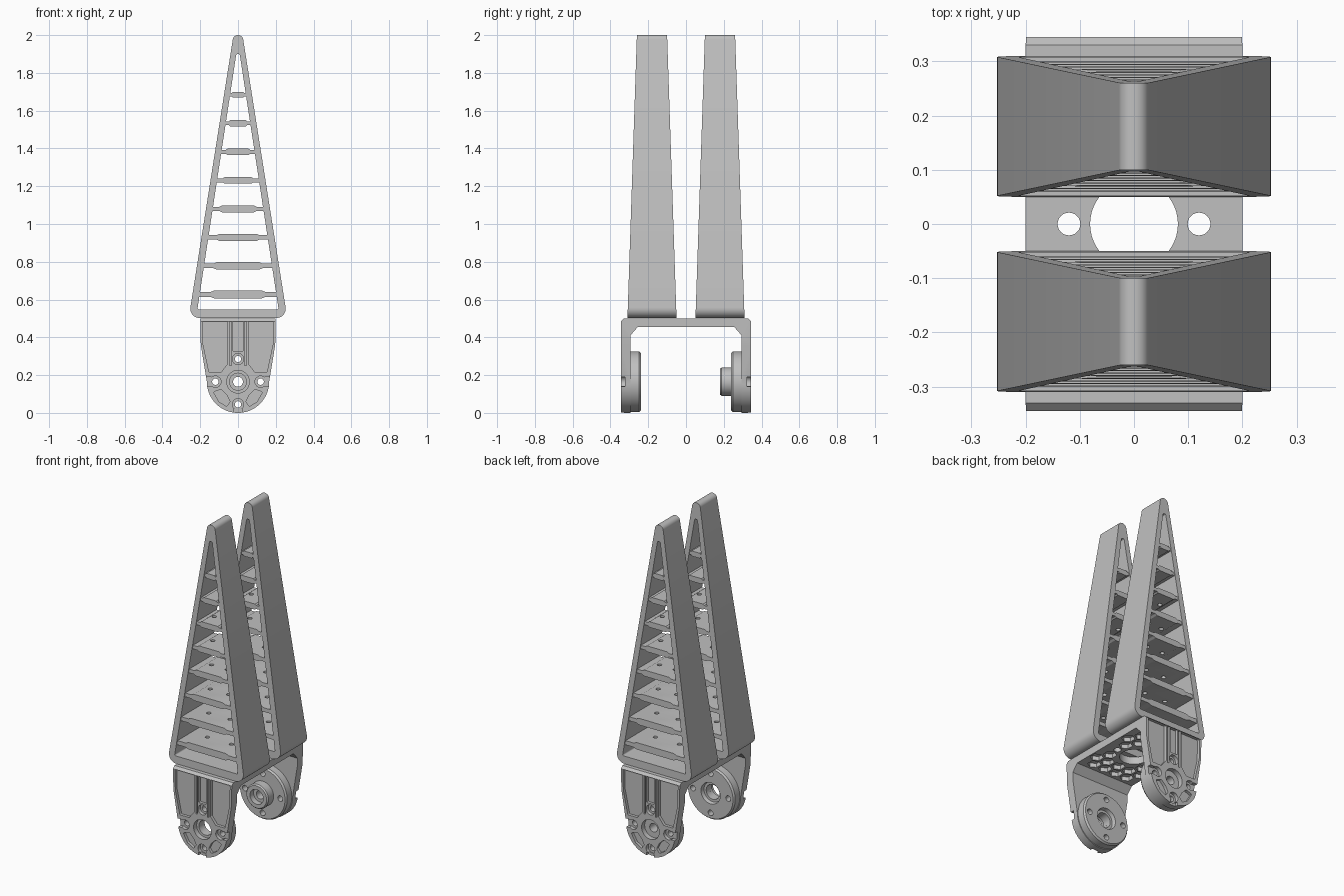
import bpy, bmesh, math
from mathutils import Vector

cube = bpy.data.objects.get("Cube")
if cube:
    bpy.data.objects.remove(cube, do_unlink=True)

grey = bpy.data.materials.new("plain grey")
grey.use_nodes = True
grey.diffuse_color = (0.53, 0.53, 0.53, 1)
grey.node_tree.nodes["Principled BSDF"].inputs["Base Color"].default_value = (0.53, 0.53, 0.53, 1)

HUB_Z = 0.165
PLACE = {"X": lambda u, v, a: (a, u, v),
         "Y": lambda u, v, a: (u, a, v),
         "Z": lambda u, v, a: (u, v, a)}


def ring(u, v, r, n=32, turn=0.0):
    return [(u + r * math.cos(turn + math.tau * i / n),
             v + r * math.sin(turn + math.tau * i / n)) for i in range(n)]


def box(u0, u1, v0, v1):
    return [(u0, v0), (u1, v0), (u1, v1), (u0, v1)]


def flip(pts):
    return [(-u, v) for u, v in pts]


def rounded(corners, n=8):
    """Outline from (u, v, radius) corners, each replaced by an arc."""
    out = []
    for i, (u, v, r) in enumerate(corners):
        p = Vector((u, v))
        a = (Vector(corners[i - 1][:2]) - p).normalized()
        b = (Vector(corners[(i + 1) % len(corners)][:2]) - p).normalized()
        half = a.angle(b) / 2
        centre = p + (a + b).normalized() * (r / math.sin(half))
        start = p + a * (r / math.tan(half)) - centre
        end = p + b * (r / math.tan(half)) - centre
        for k in range(n + 1):
            # blend by angle so the arc keeps its radius
            t = k / n
            span = math.pi - 2 * half
            d = (start * math.sin((1 - t) * span) + end * math.sin(t * span)) / math.sin(span)
            out.append(tuple(centre + d))
    return out


def solids(name, parts):
    """One object from (outline, start, end, axis) prisms."""
    bm = bmesh.new()
    for pts, a0, a1, axis in parts:
        lo, hi = ([bm.verts.new(PLACE[axis](u, v, a)) for u, v in pts] for a in (a0, a1))
        bm.faces.new(lo)
        bm.faces.new(hi)
        for i in range(len(pts)):
            bm.faces.new((lo[i - 1], lo[i], hi[i], hi[i - 1]))
    return to_object(name, bm)


def lathe(name, profile, n=64):
    """Closed (radius, y) profile turned about the hub axis."""
    bm = bmesh.new()
    loops = [[bm.verts.new((u, y, v)) for u, v in ring(0, HUB_Z, r, n)] for r, y in profile]
    for k, loop in enumerate(loops):
        prev = loops[k - 1]
        for i in range(n):
            bm.faces.new((prev[i - 1], prev[i], loop[i], loop[i - 1]))
    return to_object(name, bm)


def to_object(name, bm):
    bmesh.ops.recalc_face_normals(bm, faces=bm.faces)
    mesh = bpy.data.meshes.new(name)
    bm.to_mesh(mesh)
    bm.free()
    mesh.materials.append(grey)
    obj = bpy.data.objects.new(name, mesh)
    bpy.context.collection.objects.link(obj)
    return obj


def carve(obj, parts, operation="DIFFERENCE"):
    tool = solids("cutter", parts)
    tool.hide_render = True
    mod = obj.modifiers.new("carve", "BOOLEAN")
    mod.operation, mod.object, mod.solver = operation, tool, "EXACT"
    mod.use_self = True
    graph = bpy.context.evaluated_depsgraph_get()
    mesh = bpy.data.meshes.new_from_object(obj.evaluated_get(graph))
    obj.modifiers.clear()
    obj.data = mesh
    bpy.data.objects.remove(tool, do_unlink=True)


def finish(obj):
    bpy.ops.object.select_all(action="DESELECT")
    obj.select_set(True)
    bpy.context.view_layer.objects.active = obj
    bpy.ops.object.shade_smooth_by_angle(angle=math.radians(28))


# Fins: tapering hollow triangles, thinner in depth towards the tip
def taper(obj, side):
    for v in obj.data.vertices:
        v.co.y = side * 0.18 + v.co.y * (0.13 - (v.co.z - 0.5) / 30)


outer = rounded([(-0.261, 0.502, 0.05), (0.261, 0.502, 0.05), (0.024, 2, 0.026), (-0.024, 2, 0.026)])
inner = rounded([(-0.215, 0.548, 0.008), (0.215, 0.548, 0.008), (0.009, 1.9, 0.009), (-0.009, 1.9, 0.009)])


def rib_outline(z, hw):
    thick = 0.021 - 0.005 * (z - 0.6)
    thin, mid, end = thick * 0.6, hw * 0.62, hw + 0.012
    right = [(end, -thin), (end, thin), (mid + 0.1 * hw, thin), (mid, thick)]
    left = [(-mid, thick), (-mid - 0.1 * hw, thin), (-end, thin), (-end, -thin)]
    below = [(-mid - 0.1 * hw, -thin), (-mid, -thick), (mid, -thick), (mid + 0.1 * hw, -thin)]
    return [(u, z + v) for u, v in right + left + below]


for side, word in ((-1, "front"), (1, "back")):
    fin = solids(word + "_fin", [(outer, -1, 1, "Y")])
    carve(fin, [(inner, -2, 2, "Y")])
    taper(fin, side)
    finish(fin)

    ribs, holes = [], []
    for i in range(8):
        z = 0.627 + 0.151 * i
        hw = 0.213 - (z - 0.56) * 0.15
        ribs.append((rib_outline(z, hw), -0.95, 0.95, "Y"))
        if i < 6:
            for s in (-1, 1):
                holes.append((ring(s * hw * 0.4, side * 0.18, 0.013, 16), z - 0.05, z + 0.05, "Z"))
    rib_set = solids(word + "_fin_ribs", ribs)
    taper(rib_set, side)
    carve(rib_set, holes)
    finish(rib_set)

# Bracket: a U section trimmed to the front outline
half_u = [(0.345, 0), (0.345, 0.485), (0.33, 0.5)]
half_in = [(0.255, 0.455), (0.293, 0.412), (0.293, 0)]
u_shape = half_u + flip(half_u[::-1]) + flip(half_in[::-1]) + half_in
bracket = solids("bracket", [(u_shape, -0.25, 0.25, "X")])
arc = [(0.165 * math.cos(a), HUB_Z + 0.165 * math.sin(a))
       for a in (-math.pi * k / 40 for k in range(41))]
shield = arc + [(-0.197, 0.36), (-0.2, 0.51), (0.2, 0.51), (0.197, 0.36)]
carve(bracket, [(shield, -0.5, 0.5, "Y")], "INTERSECT")

screws = [(0.12 * math.cos(a), HUB_Z + 0.12 * math.sin(a))
          for a in (math.pi / 2 * k for k in range(4))]

# Pockets sunk in the outside of each leg
panel = rounded([(0.055, 0.485, 0.006), (0.055, 0.26, 0.006), (0.09, 0.215, 0.006),
                 (0.153, 0.215, 0.006), (0.184, 0.36, 0.006), (0.186, 0.485, 0.006)], 3)
channel = rounded([(-0.026, 0.485, 0.005), (0.026, 0.485, 0.005),
                   (0.026, 0.325, 0.005), (-0.026, 0.325, 0.005)], 3)
slit = box(0.034, 0.045, 0.25, 0.485)
web = rounded([(0.06, 0.095, 0.006), (0.09, 0.125, 0.006), (0.13, 0.11, 0.006),
               (0.1, 0.058, 0.006), (0.06, 0.035, 0.006), (0.042, 0.06, 0.006)], 3)
sunk = [(channel, 0.018), (ring(0, HUB_Z, 0.06), 0.03), (box(-0.025, 0.025, -0.01, 0.02), 0.016)]
sunk += [(ring(u, v, 0.03, 24), 0.022) for u, v in screws]
for shape, depth in ((panel, 0.018), (slit, 0.018), (web, 0.018), (box(0.14, 0.2, 0.14, 0.19), 0.022)):
    sunk += [(shape, depth), (flip(shape), depth)]
carve(bracket, [(pts, s * 0.36, s * (0.345 - depth), "Y") for pts, depth in sunk for s in (-1, 1)])

# Through holes and the honeycomb under the top plate
through = [(ring(u, v, 0.017, 20), -0.5, 0.5, "Y") for u, v in screws]
through += [(ring(0, HUB_Z, 0.045), -0.5, 0, "Y"), (ring(0, HUB_Z, 0.026), 0, 0.5, "Y")]
through.append((ring(0, 0, 0.081, 48), 0.4, 0.6, "Z"))
through += [(ring(s * 0.12, 0, 0.021, 24), 0.4, 0.6, "Z") for s in (-1, 1)]
for row in range(-3, 4):
    for col in range(-2, 3):
        x, y = (col + 0.5 * (row % 2)) * 0.078, row * 0.068
        if abs(x) < 0.16 and math.hypot(x, y) > 0.12 and math.hypot(abs(x) - 0.12, y) > 0.055:
            through.append((ring(x, y, 0.038, 6, math.pi / 6), 0.4, 0.48, "Z"))
carve(bracket, through)
finish(bracket)

# Hubs: discs on the inside of each leg, the back one with a raised boss
rim = [(0.16, 0.294), (0.16, 0.248), (0.152, 0.238)]
socket = [(0.065, 0.238), (0.06, 0.26), (0.045, 0.26)]
boss = [(0.075, 0.238), (0.075, 0.188), (0.068, 0.18), (0.045, 0.18), (0.045, 0.215), (0.026, 0.215)]
front_hub = lathe("front_hub", [(r, -y) for r, y in [(0.045, 0.294)] + rim + socket])
back_hub = lathe("back_hub", [(0.026, 0.294)] + rim + boss)
for hub in (front_hub, back_hub):
    carve(hub, [(ring(u, v, 0.017, 20), -0.5, 0.5, "Y") for u, v in screws])
    finish(hub)
